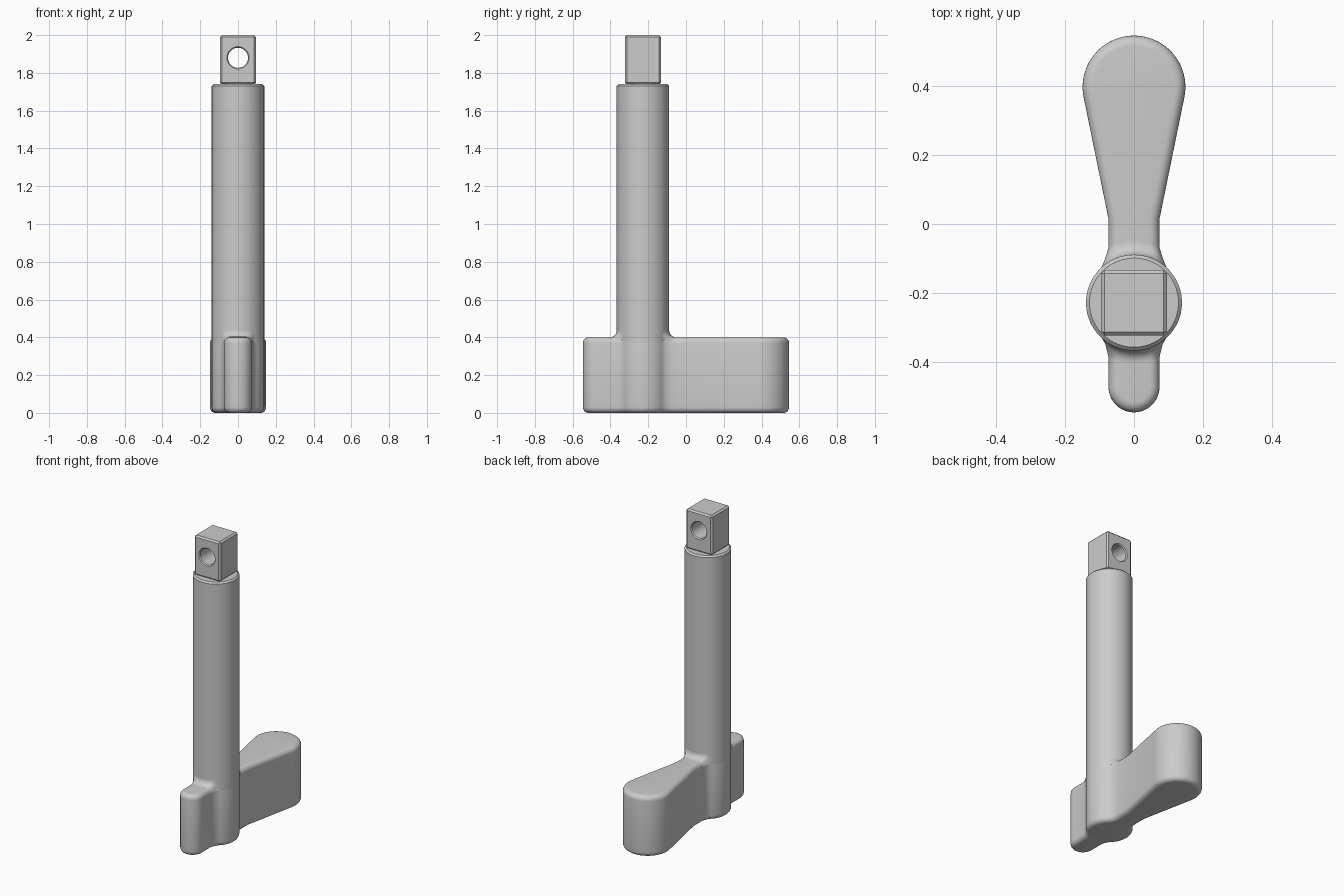
import bpy, bmesh
from math import sin, cos, pi, radians, atan2, acos, sqrt, hypot
from mathutils import Matrix, Vector

if "Cube" in bpy.data.objects:
    bpy.data.objects.remove(bpy.data.objects["Cube"], do_unlink=True)

steel = bpy.data.materials.new("satin grey")
steel.use_nodes = True
grey = (0.6, 0.6, 0.6, 1)
steel.diffuse_color = grey
steel.node_tree.nodes["Principled BSDF"].inputs["Base Color"].default_value = grey

SHAFT_Y, SHAFT_R = -0.228, 0.139
LEVER_TOP, HALF_W, ROUND = 0.40, 0.074, 0.03


def finish(name, bm, up=False):
    bmesh.ops.recalc_face_normals(bm, faces=bm.faces)
    bm.normal_update()
    if up and sum(f.normal.z for f in bm.faces) < 0:
        bmesh.ops.reverse_faces(bm, faces=bm.faces)
    mesh = bpy.data.meshes.new(name)
    bm.to_mesh(mesh)
    bm.free()
    mesh.materials.append(steel)
    obj = bpy.data.objects.new(name, mesh)
    bpy.context.collection.objects.link(obj)
    return obj


def smooth(obj):
    bpy.ops.object.select_all(action='DESELECT')
    obj.select_set(True)
    bpy.context.view_layer.objects.active = obj
    bpy.ops.object.shade_smooth_by_angle(angle=radians(30))


def arc(cy, r, a0, a1, n):
    return [(r * cos(a0 + (a1 - a0) * i / n), cy + r * sin(a0 + (a1 - a0) * i / n))
            for i in range(n + 1)]


def curve(p, c, q, n):
    """Inner points of a quadratic curve from p to q."""
    p, c, q = Vector(p), Vector(c), Vector(q)
    return [tuple(p * (1 - t) ** 2 + c * 2 * t * (1 - t) + q * t * t)
            for t in (i / n for i in range(1, n))]


def turned(name, profile, centre, steps, rot=Matrix()):
    """Closed solid turned from (radius, height) points."""
    bm = bmesh.new()
    vs = [bm.verts.new((r, 0, z)) for r, z in profile]
    es = [bm.edges.new(e) for e in zip(vs, vs[1:])]
    bmesh.ops.spin(bm, geom=vs + es, cent=(0, 0, 0), axis=(0, 0, 1),
                   angle=2 * pi, steps=steps)
    bmesh.ops.remove_doubles(bm, verts=bm.verts, dist=1e-5)
    bmesh.ops.transform(bm, matrix=Matrix.Translation(centre) @ rot, verts=bm.verts)
    return finish(name, bm)


# Lever: half outline from the front nose to the tail, then mirrored
tail_y, tail_r = 0.397, 0.149
neck = (HALF_W, 0.015)
tangent = (atan2(neck[1] - tail_y, neck[0])
           + acos(tail_r / hypot(neck[0], neck[1] - tail_y)))
hub = arc(SHAFT_Y, SHAFT_R, radians(-48), radians(46), 24)
nose = arc(-0.472, HALF_W, -pi / 2, 0, 14)
front_end, back_end = (HALF_W, -0.375), (HALF_W, -0.062)
half = nose + [front_end]
half += curve(front_end, (HALF_W + 0.003, -0.355), hub[0], 4) + hub
half += curve(hub[-1], (HALF_W, -0.106), back_end, 8) + [back_end, neck]
half += arc(tail_y, tail_r, tangent, pi / 2, 24)
outline = half + [(-x, y) for x, y in reversed(half[1:-1])]

bm = bmesh.new()
base = bm.faces.new([bm.verts.new((x, y, 0)) for x, y in outline])
top = bmesh.ops.extrude_face_region(bm, geom=[base])["geom"]
bmesh.ops.translate(bm, vec=(0, 0, LEVER_TOP),
                    verts=[v for v in top if isinstance(v, bmesh.types.BMVert)])
if not any(len(f.verts) > 4 and f.calc_center_median().z < 0.01 for f in bm.faces):
    bm.faces.new([v for v in bm.verts if v.co.z < 0.01])
bmesh.ops.recalc_face_normals(bm, faces=bm.faces)
rims = [e for e in bm.edges if abs(e.verts[0].co.z - e.verts[1].co.z) < 1e-4]
bmesh.ops.bevel(bm, geom=rims, offset=ROUND, segments=6, profile=0.5,
                affect='EDGES', clamp_overlap=False)
smooth(finish("lever", bm))

# Shaft: rises out of the lever, with a narrow bevel at its top
smooth(turned("shaft", [(0, 0.37), (SHAFT_R, 0.37), (SHAFT_R, 1.73),
                        (SHAFT_R - 0.01, 1.74), (0, 1.74)],
              (0, SHAFT_Y, 0), 96))


# Blends: concave fillets where the lever's top meets the shaft
def blend(name, side, wide, radius=0.036, rows=8, cols=24):
    bm = bmesh.new()
    grid = []
    for i in range(rows + 1):
        a = pi / 2 * i / rows
        r = SHAFT_R + radius * (1 - cos(a))
        z = LEVER_TOP + radius * (1 - sin(a))
        w = wide + (HALF_W - wide) * i / rows
        row = []
        for j in range(cols + 1):
            x = w * (2 * j / cols - 1)
            d = min(ROUND, max(0, abs(x) - w + ROUND))
            drop = ROUND - sqrt(ROUND ** 2 - d * d)
            row.append(bm.verts.new((x, SHAFT_Y + side * sqrt(r * r - x * x),
                                     z - drop + 0.0005)))
        grid.append(row)
    for lo, hi in zip(grid, grid[1:]):
        for j in range(cols):
            bm.faces.new((lo[j], lo[j + 1], hi[j + 1], hi[j]))
    smooth(finish(name, bm, up=True))


blend("front_blend", -1, 0.09)
blend("back_blend", 1, 0.098)

# Square drive end with chamfered edges and a cross hole
bm = bmesh.new()
bmesh.ops.create_cube(bm, size=1)
bmesh.ops.scale(bm, vec=(0.19, 0.19, 0.262), verts=bm.verts)
bmesh.ops.translate(bm, vec=(0, SHAFT_Y, 1.869), verts=bm.verts)
bmesh.ops.bevel(bm, geom=list(bm.edges), offset=0.01, segments=1, affect='EDGES')
drive = finish("square_drive", bm)

hole, rim, face = 0.053, 0.059, 0.095
cutter = turned("hole_cutter", [(0, -0.15), (rim, -0.15), (rim, -face), (hole, 0.007 - face),
                                (hole, face - 0.007), (rim, face), (rim, 0.15), (0, 0.15)],
                (0, SHAFT_Y, 1.88), 48, Matrix.Rotation(pi / 2, 4, 'X'))
cutter.hide_render = True
cut = drive.modifiers.new("cross hole", 'BOOLEAN')
cut.operation, cut.solver, cut.object = 'DIFFERENCE', 'EXACT', cutter
bpy.context.view_layer.objects.active = drive
bpy.ops.object.modifier_apply(modifier=cut.name)
bpy.data.objects.remove(cutter, do_unlink=True)
smooth(drive)
